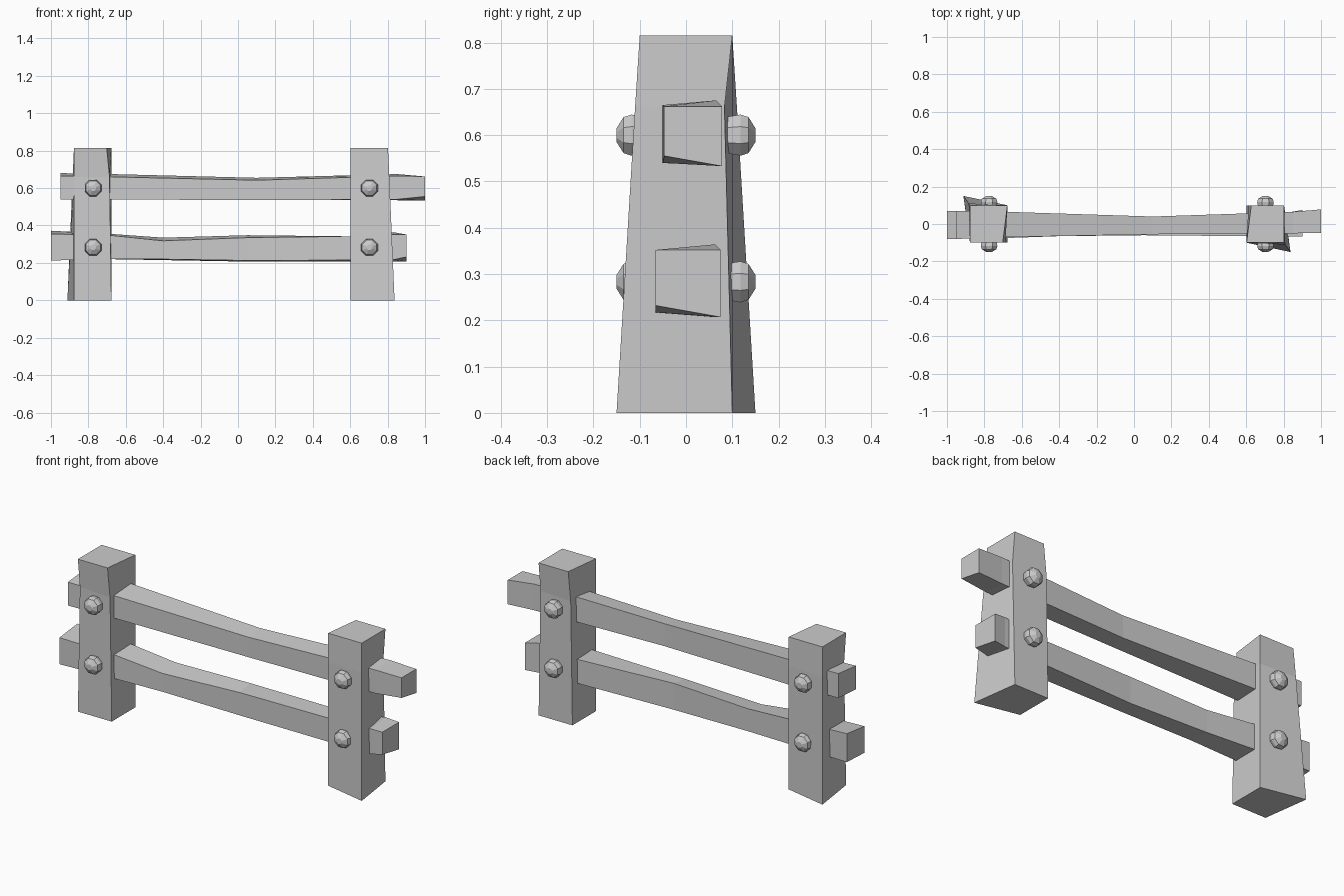
import bpy
import bmesh
from math import pi, cos, sin
from mathutils import Matrix, Vector

cube = bpy.data.objects.get("Cube")
if cube:
    bpy.data.objects.remove(cube)

GREY = (0.6, 0.6, 0.6, 1)
wood = bpy.data.materials.new("plain grey")
wood.use_nodes = True
wood.diffuse_color = GREY
wood.node_tree.nodes["Principled BSDF"].inputs["Base Color"].default_value = GREY


def loft(name, rings, matrix=Matrix()):
    """Skin a list of equal rings and close both ends."""
    bm = bmesh.new()
    rows = [[bm.verts.new(matrix @ Vector(p)) for p in ring] for ring in rings]
    n = len(rows[0])
    for a, b in zip(rows, rows[1:]):
        for i in range(n):
            j = (i + 1) % n
            bm.faces.new((a[i], a[j], b[j], b[i]))
    bm.faces.new(rows[0][::-1])
    bm.faces.new(rows[-1])
    bmesh.ops.recalc_face_normals(bm, faces=bm.faces)
    mesh = bpy.data.meshes.new(name)
    bm.to_mesh(mesh)
    bm.free()
    mesh.materials.append(wood)
    obj = bpy.data.objects.new(name, mesh)
    bpy.context.collection.objects.link(obj)
    return obj


# Posts: the same hewn post, turned half round at the other end
post = [
    [(-0.1, -0.1, 0), (0.1, -0.1, 0), (0.1, 0.1, 0), (-0.135, 0.15, 0)],
    [(-0.1, -0.083, 0.66), (0.09, -0.1, 0.66), (0.1, 0.1, 0.66), (-0.107, 0.11, 0.66)],
    [(-0.1, -0.1, 0.815), (0.075, -0.1, 0.815), (0.1, 0.1, 0.815), (-0.1, 0.1, 0.815)],
]
loft("right_post", post, Matrix.Translation((-0.777, 0, 0)))
loft("left_post", post, Matrix.Translation((0.702, 0, 0)) @ Matrix.Rotation(pi, 4, "Z"))


# Rails: x, front y, back y, front bottom, back bottom, front top, back top
def rail(name, sections):
    loft(name, [[(x, f, fb), (x, b, bb), (x, b, bt), (x, f, ft)]
                for x, f, b, fb, bb, ft, bt in sections])


rail("upper_rail", [
    (-0.95, -0.08, 0.07, 0.54, 0.55, 0.665, 0.68),
    (-0.68, -0.07, 0.065, 0.54, 0.54, 0.66, 0.675),
    (0.1, -0.055, 0.04, 0.535, 0.535, 0.642, 0.655),
    (0.85, -0.05, 0.065, 0.54, 0.535, 0.665, 0.675),
    (1.0, -0.047, 0.078, 0.555, 0.533, 0.662, 0.662),
])
rail("lower_rail", [
    (-1.0, -0.08, 0.07, 0.213, 0.22, 0.355, 0.372),
    (-0.68, -0.075, 0.06, 0.22, 0.22, 0.347, 0.355),
    (-0.4, -0.065, 0.045, 0.22, 0.215, 0.318, 0.335),
    (0.05, -0.06, 0.035, 0.213, 0.207, 0.335, 0.348),
    (0.6, -0.065, 0.055, 0.215, 0.207, 0.342, 0.335),
    (0.83, -0.066, 0.063, 0.217, 0.207, 0.352, 0.364),
    (0.9, -0.066, 0.075, 0.232, 0.207, 0.352, 0.352),
])

# Faceted bolt heads on both faces of each post
for side, x in (("right", -0.775), ("left", 0.703)):
    for level, z in (("upper", 0.6), ("lower", 0.283)):
        for face, s in (("front", -1), ("back", 1)):
            rings = [[(x + r * cos(k * pi / 4 + pi / 8), s * y,
                       z + r * sin(k * pi / 4 + pi / 8)) for k in range(8)]
                     for y, r in ((0.085, 0.042), (0.118, 0.048), (0.135, 0.042), (0.15, 0.016))]
            loft(f"{side}_{level}_{face}_bolt", rings)
